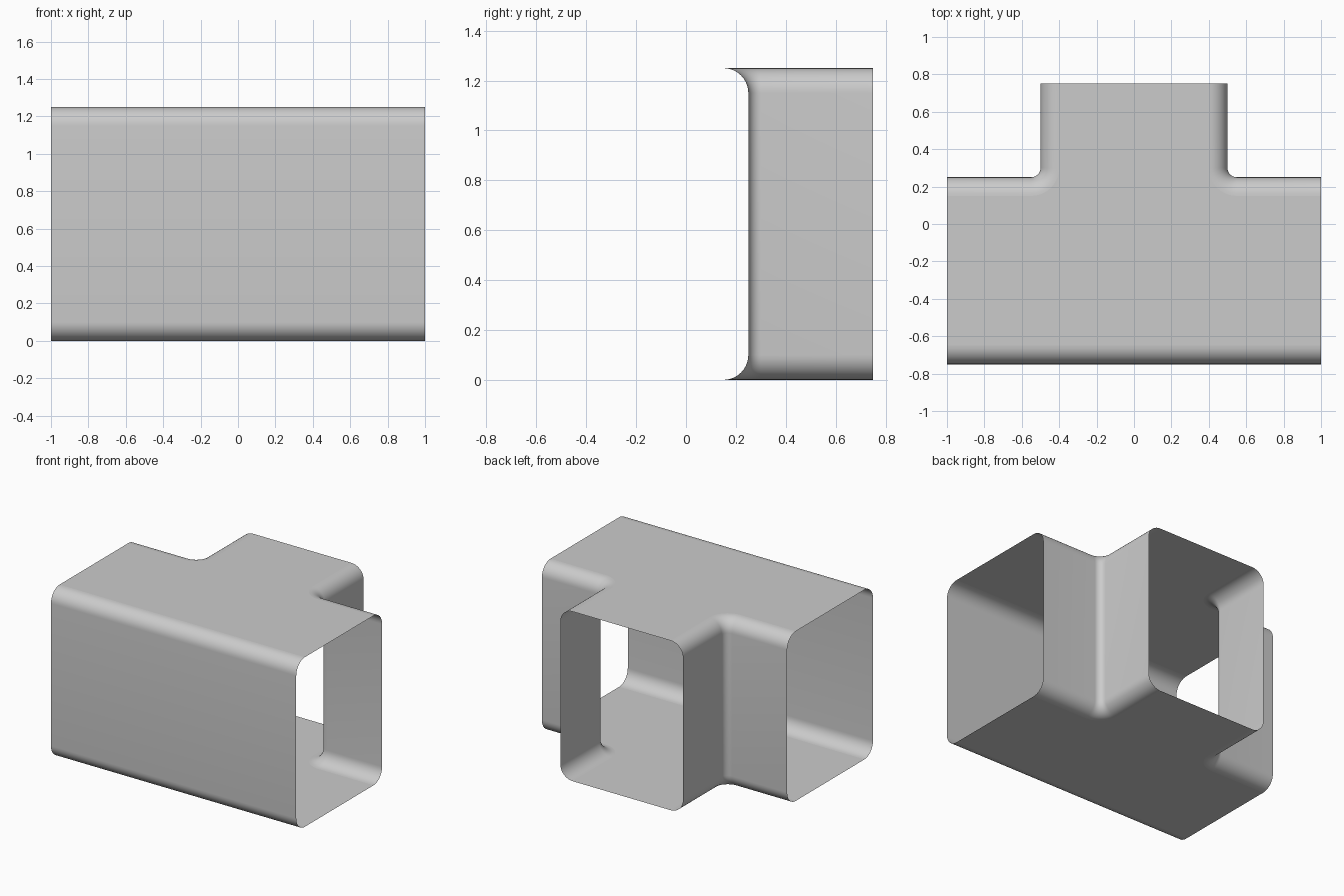
import bpy, bmesh
from math import sin, cos, pi

if "Cube" in bpy.data.objects:
    bpy.data.objects.remove(bpy.data.objects["Cube"])

HEIGHT, EDGE_R, INNER_R, SEG = 1.25, 0.1, 0.05, 10


def side(d):
    """Right-hand wall path, from open run end to open branch end, inset by d."""
    r = INNER_R + d
    arc = [(0.55 + r * cos(a), 0.30 + r * sin(a))
           for a in (1.5 * pi - 0.5 * pi * i / SEG for i in range(SEG + 1))]
    return [(1, 0.25 - d)] + arc + [(0.5 - d, 0.75)]


def outline(d):
    """Whole plan outline of the tee, anticlockwise, inset by d."""
    right = side(d)
    left = [(-x, y) for x, y in reversed(right)]
    return [(-1, -0.75 + d), (1, -0.75 + d)] + right + left


# Wall profile (inset, z): rounded bottom edge, straight wall, rounded top edge
lower = [(EDGE_R * (1 - sin(a)), EDGE_R * (1 - cos(a)))
         for a in (0.5 * pi * i / SEG for i in range(SEG + 1))]
profile = lower + [(d, HEIGHT - z) for d, z in reversed(lower)]

bm = bmesh.new()
rings = [[bm.verts.new((x, y, z)) for x, y in outline(d)] for d, z in profile]

# Walls, leaving the three mouths open
n, m = len(rings[0]), len(side(0))
mouths = {1, 1 + m, n - 1}
for low, high in zip(rings, rings[1:]):
    for i in range(n):
        if i not in mouths:
            j = (i + 1) % n
            bm.faces.new((low[i], low[j], high[j], high[i])).smooth = True

# Flat floor and ceiling panels
bm.faces.new(list(reversed(rings[0])))
bm.faces.new(rings[-1])

mesh = bpy.data.meshes.new("tee_duct")
bm.to_mesh(mesh)
bm.free()
duct = bpy.data.objects.new("tee_duct", mesh)
bpy.context.collection.objects.link(duct)
